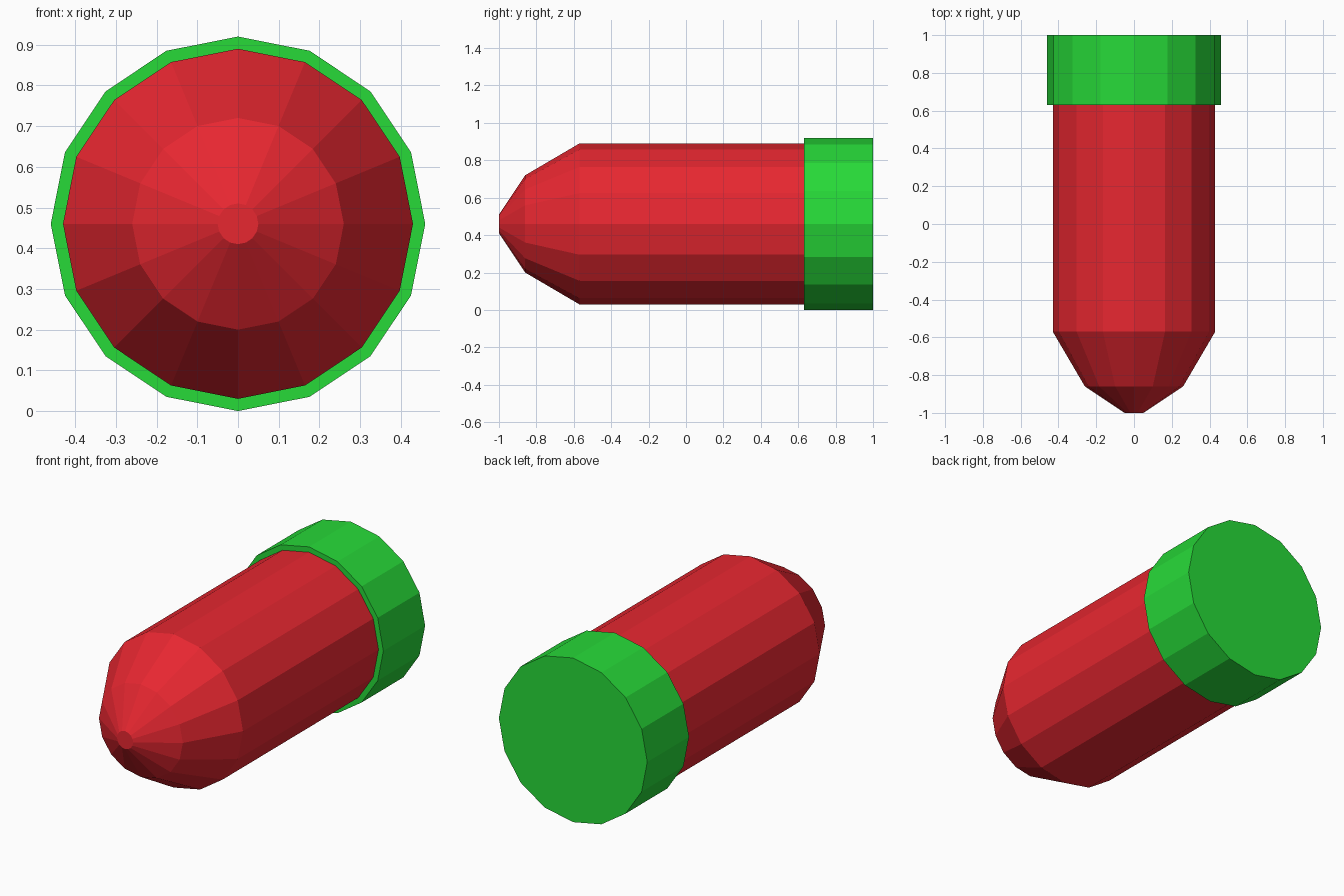
import bpy, bmesh
from math import sin, cos, pi

if "Cube" in bpy.data.objects:
    bpy.data.objects.remove(bpy.data.objects["Cube"])

SIDES = 16
AXIS_Z = 0.46


def material(name, color):
    mat = bpy.data.materials.new(name)
    mat.diffuse_color = color
    mat.use_nodes = True
    mat.node_tree.nodes["Principled BSDF"].inputs["Base Color"].default_value = mat.diffuse_color
    return mat


def lathe(name, profile, mat, cap_front=False, cap_back=False):
    """Revolve (radius, y) points around the lengthwise axis, with flat faces."""
    bm = bmesh.new()
    rings = [[bm.verts.new((r * sin(2 * pi * i / SIDES), y,
                            AXIS_Z + r * cos(2 * pi * i / SIDES)))
              for i in range(SIDES)] for r, y in profile]
    for a, b in zip(rings, rings[1:]):
        for i in range(SIDES):
            j = (i + 1) % SIDES
            bm.faces.new((a[i], a[j], b[j], b[i]))
    if cap_front:
        bm.faces.new(rings[0][::-1])
    if cap_back:
        bm.faces.new(rings[-1])
    bmesh.ops.recalc_face_normals(bm, faces=bm.faces)
    mesh = bpy.data.meshes.new(name)
    bm.to_mesh(mesh)
    bm.free()
    mesh.materials.append(mat)
    obj = bpy.data.objects.new(name, mesh)
    bpy.context.collection.objects.link(obj)
    return obj


red = material("red", (0.8, 0.02, 0.03, 1))
green = material("green", (0.02, 0.7, 0.04, 1))

# Blunt-nosed body, open where it meets the base
lathe("shell_body", [(0.05, -1.0), (0.26, -0.86), (0.43, -0.57), (0.43, 0.63)],
      red, cap_front=True)

# Slightly wider base cap with a narrow front lip
lathe("base_cap", [(0.43, 0.63), (0.46, 0.63), (0.46, 1.0)], green, cap_back=True)
